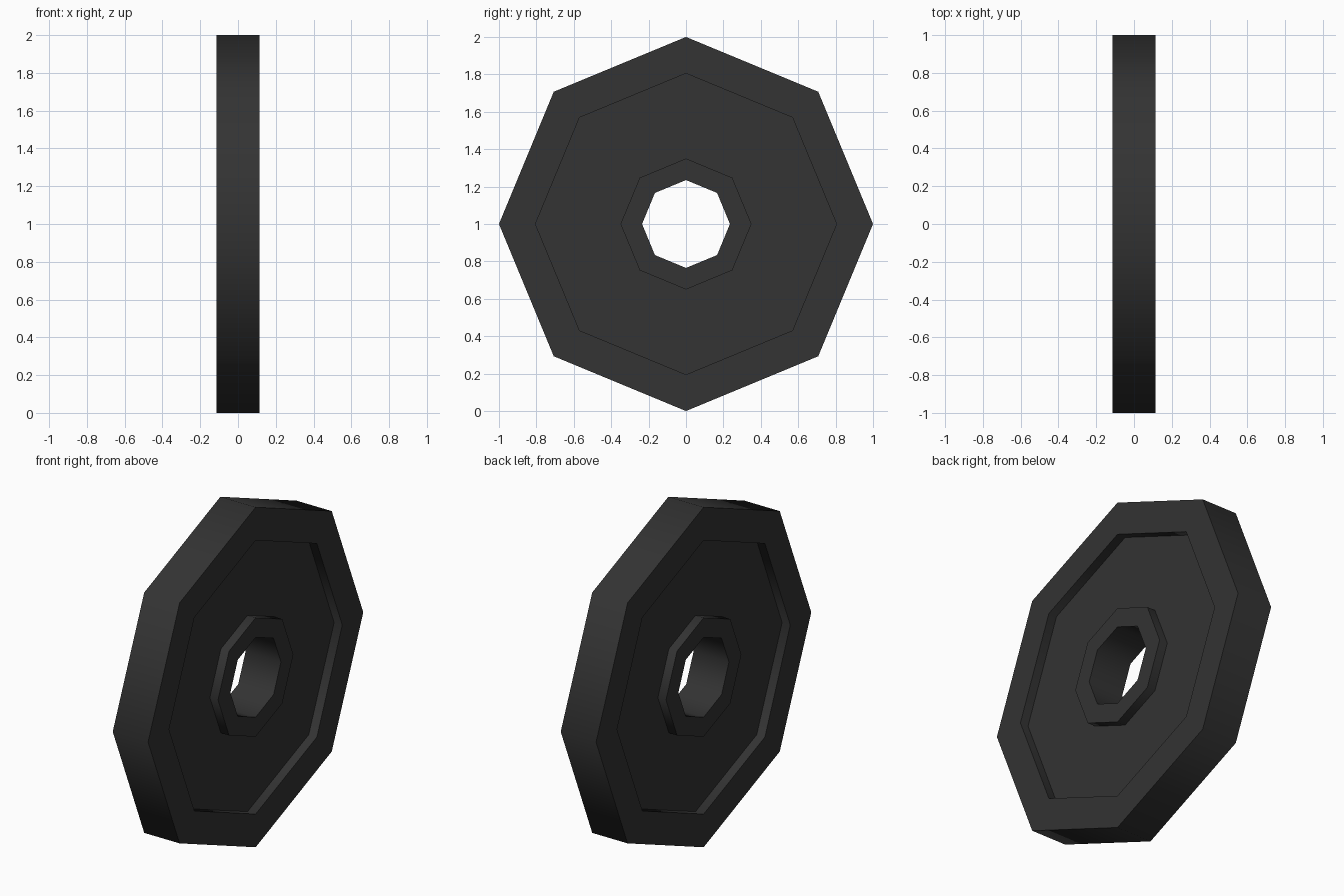
import bpy, bmesh, math

if "Cube" in bpy.data.objects:
    bpy.data.objects.remove(bpy.data.objects["Cube"])

SIDES = 8
HALF = 0.115        # half width of rim and hub
WEB = 0.062         # half width of the recessed web
R_RIM, R_WEB, R_HUB, R_HOLE = 1.0, 0.805, 0.35, 0.235

rubber = bpy.data.materials.new("dark grey")
rubber.diffuse_color = (0.033, 0.033, 0.033, 1)
rubber.use_nodes = True
rubber.node_tree.nodes["Principled BSDF"].inputs["Base Color"].default_value = rubber.diffuse_color

# Half cross-section (x, radius), mirrored to make the closed wheel profile
half = [(HALF, R_RIM), (HALF, R_WEB), (WEB, R_WEB),
        (WEB, R_HUB), (HALF, R_HUB), (HALF, R_HOLE)]
profile = half + [(-x, r) for x, r in reversed(half)]

# Wheel: turn the profile around the x axis in eight steps
bm = bmesh.new()
rings = []
for i in range(SIDES):
    a = 2 * math.pi * i / SIDES
    rings.append([bm.verts.new((x, r * math.cos(a), 1 + r * math.sin(a)))
                  for x, r in profile])
n = len(profile)
for i in range(SIDES):
    a, b = rings[i], rings[(i + 1) % SIDES]
    for j in range(n):
        k = (j + 1) % n
        bm.faces.new((a[j], a[k], b[k], b[j]))
bmesh.ops.recalc_face_normals(bm, faces=bm.faces[:])

mesh = bpy.data.meshes.new("wheel")
bm.to_mesh(mesh)
bm.free()
mesh.materials.append(rubber)

# Smooth around the tread, sharp at the steps
mesh.shade_smooth()
mesh.set_sharp_from_angle(angle=math.radians(60))

wheel = bpy.data.objects.new("wheel", mesh)
bpy.context.collection.objects.link(wheel)
